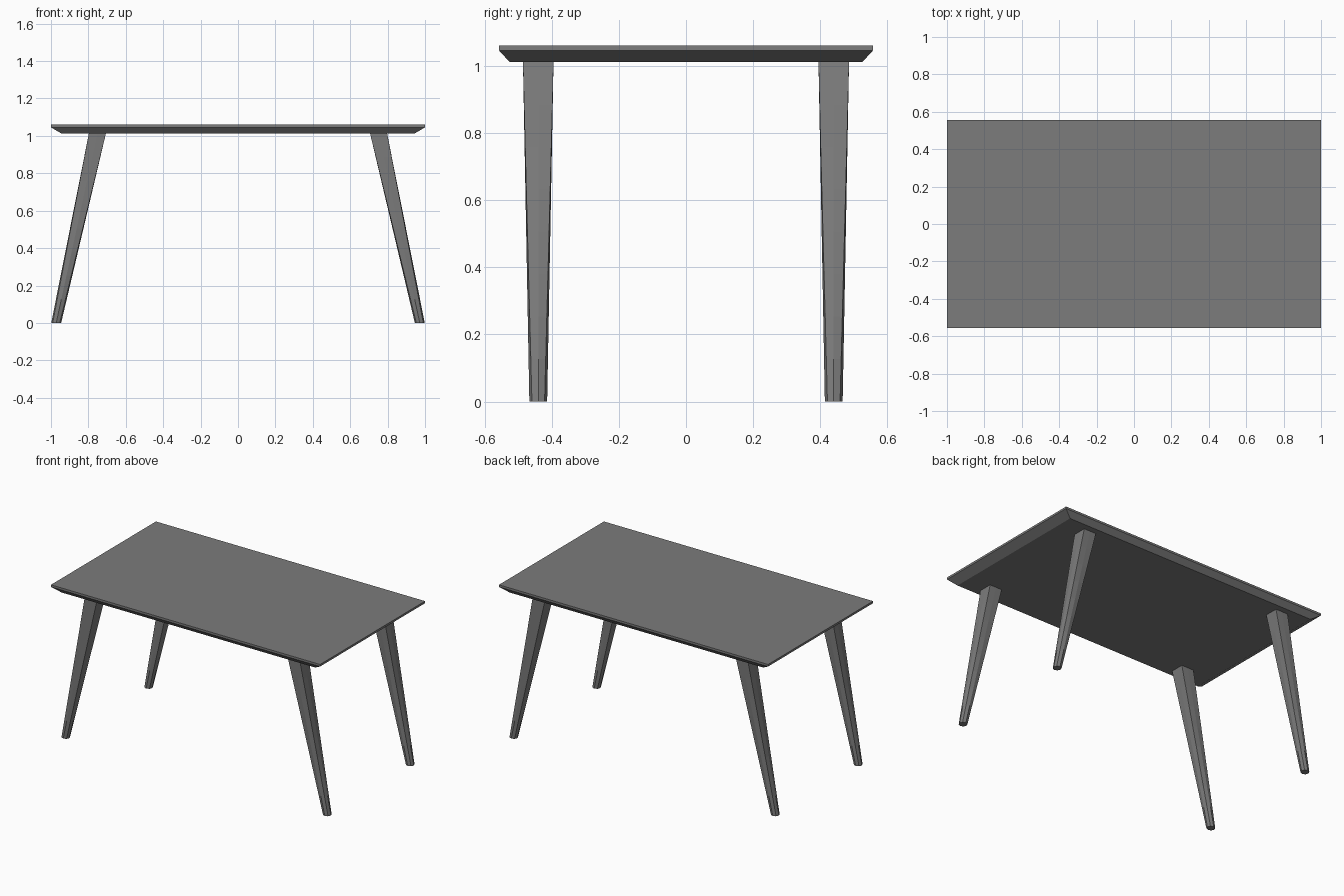
import bpy, bmesh, math
from mathutils import Vector

cube = bpy.data.objects.get("Cube")
if cube:
    bpy.data.objects.remove(cube, do_unlink=True)

grey = bpy.data.materials.new("mid grey")
grey.use_nodes = True
colour = (0.2, 0.2, 0.2, 1)
grey.diffuse_color = colour
grey.node_tree.nodes["Principled BSDF"].inputs["Base Color"].default_value = colour


def loft(name, rings):
    """Skin a stack of equal-length rings, lowest first, and cap both ends."""
    bm = bmesh.new()
    loops = [[bm.verts.new(p) for p in ring] for ring in rings]
    count = len(loops[0])
    for low, high in zip(loops, loops[1:]):
        for i in range(count):
            j = (i + 1) % count
            bm.faces.new((low[i], low[j], high[j], high[i]))
    bm.faces.new(loops[0][::-1])
    bm.faces.new(loops[-1])
    bmesh.ops.recalc_face_normals(bm, faces=bm.faces)
    mesh = bpy.data.meshes.new(name)
    bm.to_mesh(mesh)
    bm.free()
    mesh.materials.append(grey)
    obj = bpy.data.objects.new(name, mesh)
    bpy.context.collection.objects.link(obj)
    return obj


def rectangle(x, y, z):
    return [(-x, -y, z), (x, -y, z), (x, y, z), (-x, y, z)]


# Table top: thin square edge over an undercut bevel
TOP_BASE = 1.012
loft("table_top", [rectangle(0.943, 0.526, TOP_BASE),
                   rectangle(1, 0.557, 1.046),
                   rectangle(1, 0.557, 1.06)])


# Splayed leg: octagonal foot blending into a square head
def leg(name, sx, sy):
    foot = Vector((0.972, 0.44, 0))
    head = Vector((0.752, 0.44, TOP_BASE))
    steps = 8
    rings = []
    for s in range(steps + 1):
        t = s / steps
        centre = foot.lerp(head, t)
        ring = []
        for k in range(8):
            a = k * math.pi / 4
            direction = Vector((math.cos(a), math.sin(a), 0))
            square = direction / max(abs(direction.x), abs(direction.y))
            p = centre + (direction * 0.0265).lerp(square * 0.0455, t)
            ring.append((p.x * sx, p.y * sy, p.z))
        rings.append(ring)
    loft(name, rings)


for sy, depth in ((-1, "front"), (1, "back")):
    for sx, side in ((1, "left"), (-1, "right")):
        leg(f"{depth}_{side}_leg", sx, sy)
